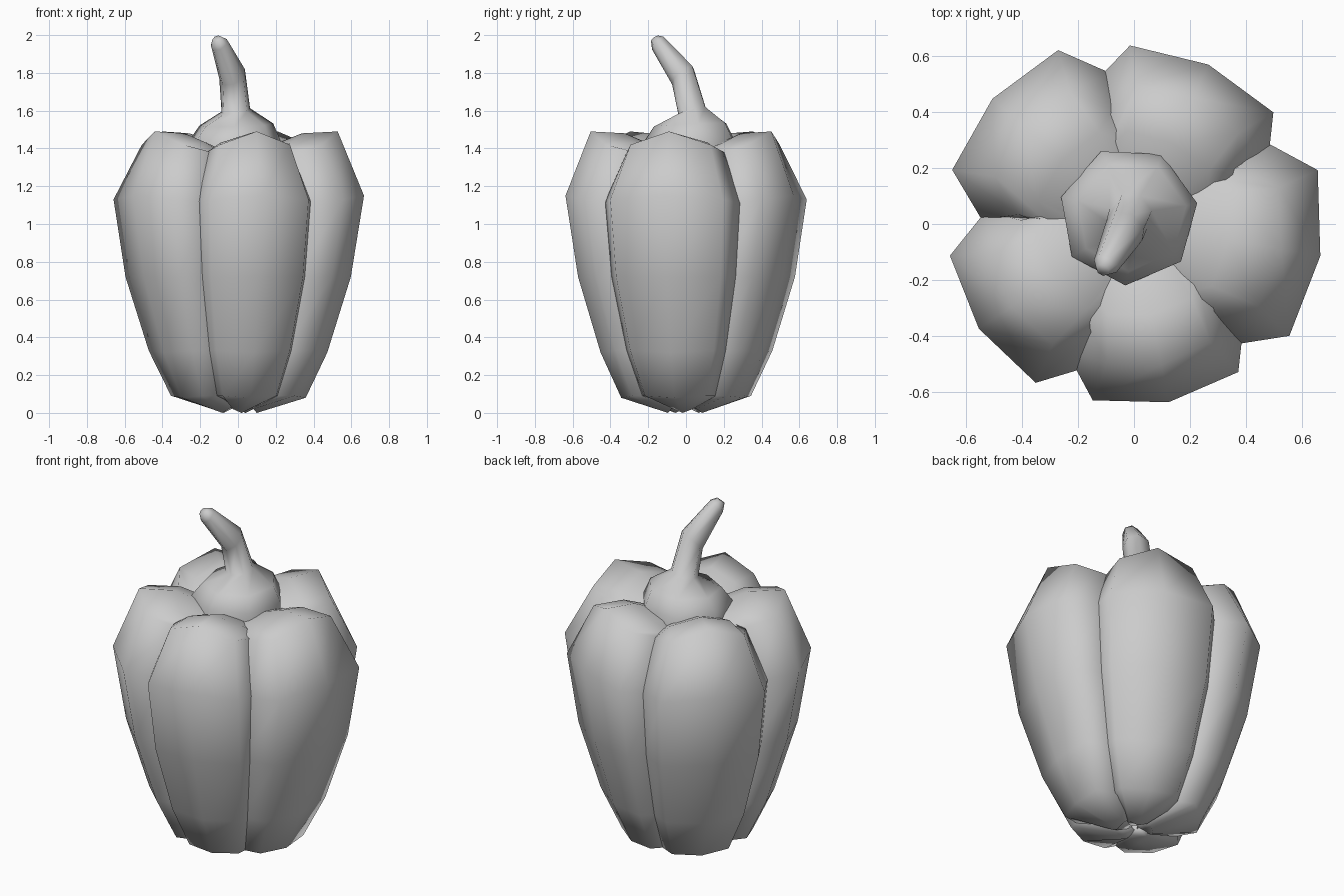
import bpy, bmesh, math
from mathutils import Vector, Matrix

cube = bpy.data.objects.get("Cube")
if cube:
    bpy.data.objects.remove(cube)

grey = bpy.data.materials.new("plain_grey")
grey.use_nodes = True
GREY = (0.6, 0.6, 0.6, 1)
grey.diffuse_color = GREY
grey.node_tree.nodes["Principled BSDF"].inputs["Base Color"].default_value = GREY


def loft(name, rings):
    """Skin a closed body through rings of equal point count."""
    bm = bmesh.new()
    loops = [[bm.verts.new(p) for p in ring] for ring in rings]
    for a, b in zip(loops, loops[1:]):
        for i in range(len(a)):
            j = (i + 1) % len(a)
            bm.faces.new((a[i], a[j], b[j], b[i]))
    bm.faces.new(loops[0])
    bm.faces.new(loops[-1])
    bmesh.ops.recalc_face_normals(bm, faces=bm.faces)
    mesh = bpy.data.meshes.new(name)
    bm.to_mesh(mesh)
    bm.free()
    mesh.materials.append(grey)
    obj = bpy.data.objects.new(name, mesh)
    bpy.context.collection.objects.link(obj)
    bpy.ops.object.select_all(action='DESELECT')
    obj.select_set(True)
    bpy.context.view_layer.objects.active = obj
    bpy.ops.object.shade_smooth_by_angle(angle=math.radians(85))


# Lobe profile: heights of ridge, shoulder and groove, then reach and half width
PROFILE = [
    (0.0, 0.02, 0.04, 0.10, 0.05),
    (0.08, 0.09, 0.09, 0.36, 0.16),
    (0.32, 0.33, 0.33, 0.475, 0.22),
    (0.72, 0.72, 0.72, 0.60, 0.275),
    (1.15, 1.13, 1.11, 0.67, 0.295),
    (1.49, 1.42, 1.38, 0.53, 0.21),
    (1.48, 1.43, 1.36, 0.34, 0.17),
    (1.40, 1.38, 1.33, 0.14, 0.10),
]


def lobe(name, degrees, reach, width):
    turn = Matrix.Rotation(math.radians(degrees), 3, 'Z')
    rings = []
    for ridge, shoulder, groove, u, w in PROFILE:
        u, w = u * reach, w * width
        half = [(0.91 * u, w, shoulder), (0.62 * u, 1.22 * w, groove), (0.15 * u, 0.5 * w, groove)]
        ring = [(u, 0, ridge)] + half + [(x, -y, z) for x, y, z in reversed(half)]
        rings.append([turn @ Vector(p) for p in ring])
    loft(name, rings)


lobe("right_hand_lobe", -9.7, 1.01, 1.02)
lobe("front_lobe", -79, 0.97, 0.9)
lobe("front_side_lobe", -146, 1.0, 0.93)
lobe("rear_side_lobe", 138.5, 1.01, 0.97)
lobe("back_lobe", 65, 0.94, 0.96)

# Stem: flared crown, then a bent stalk with a slanted tip (centre, radius, tilt)
STEM = [
    ((-0.02, 0.03, 1.34), 0.25, 0),
    ((-0.02, 0.03, 1.44), 0.25, 0),
    ((-0.01, 0.03, 1.525), 0.2, 3),
    ((-0.012, 0.035, 1.60), 0.078, 15),
    ((-0.03, -0.015, 1.785), 0.075, 45),
    ((-0.1, -0.145, 1.955), 0.047, 50),
    ((-0.112, -0.165, 1.982), 0.025, 40),
]
SIDES = 7
stem_rings = []
for centre, radius, tilt in STEM:
    lean = Matrix.Rotation(math.radians(tilt), 3, Vector((0.85, -0.5, 0)))
    ring = []
    for i in range(SIDES):
        a = math.tau * (i + 0.2) / SIDES
        ring.append(Vector(centre) + lean @ Vector((radius * math.cos(a), radius * math.sin(a), 0)))
    stem_rings.append(ring)
loft("stem", stem_rings)
